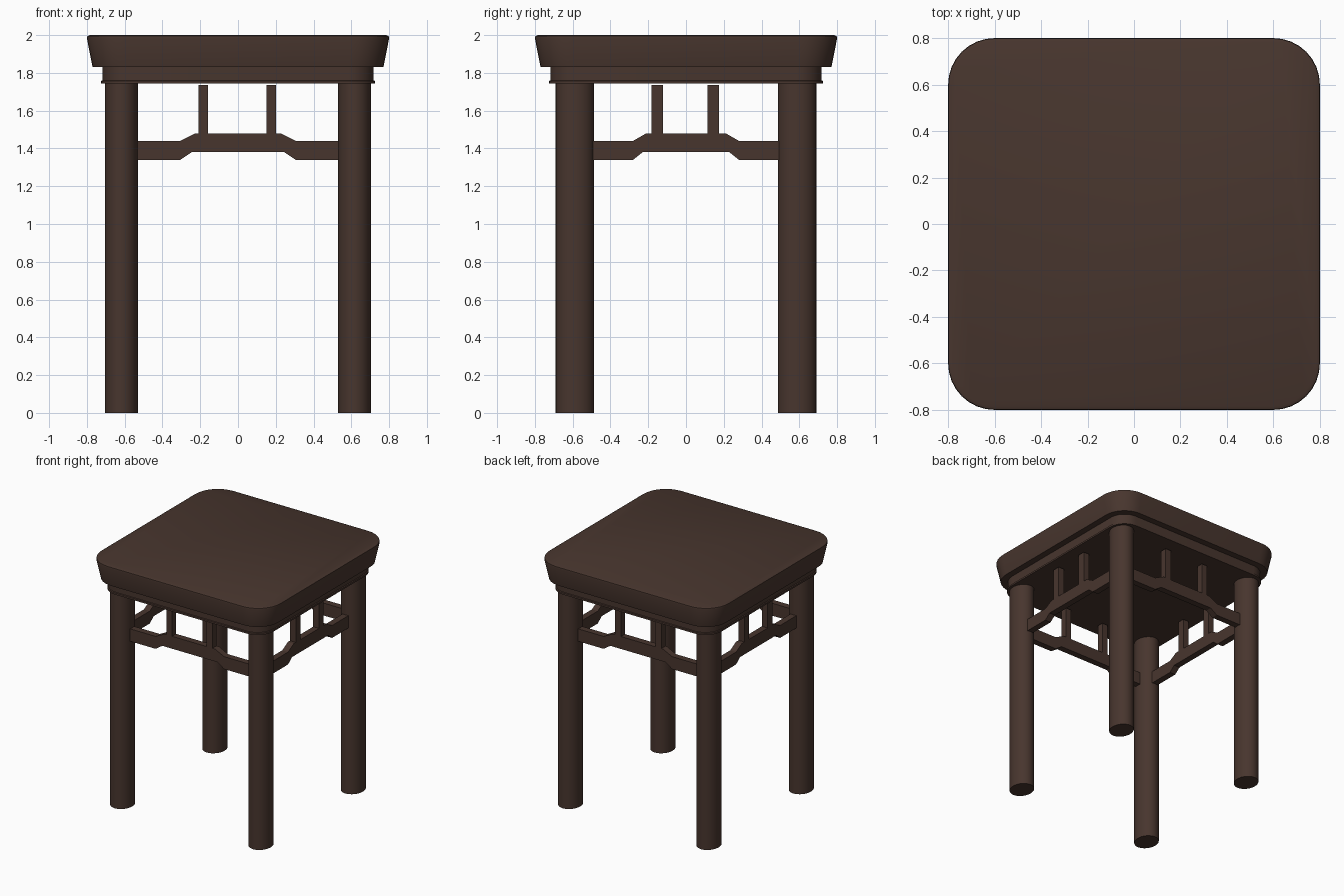
import bpy, bmesh, math

old = bpy.data.objects.get("Cube")
if old:
    bpy.data.objects.remove(old, do_unlink=True)

wood = bpy.data.materials.new("dark_brown_wood")
wood.use_nodes = True
COLOUR = (0.064, 0.036, 0.027, 1)
wood.diffuse_color = COLOUR
wood.node_tree.nodes["Principled BSDF"].inputs["Base Color"].default_value = COLOUR


def finish(name, bm, smooth=False):
    bmesh.ops.recalc_face_normals(bm, faces=bm.faces)
    mesh = bpy.data.meshes.new(name)
    bm.to_mesh(mesh)
    bm.free()
    mesh.materials.append(wood)
    ob = bpy.data.objects.new(name, mesh)
    bpy.context.collection.objects.link(ob)
    if smooth:
        bpy.ops.object.select_all(action='DESELECT')
        ob.select_set(True)
        bpy.context.view_layer.objects.active = ob
        bpy.ops.object.shade_smooth_by_angle(angle=math.radians(35))
    return ob


def rounded_square(half, radius, steps=8):
    pts = []
    for q, (sx, sy) in enumerate([(1, 1), (-1, 1), (-1, -1), (1, -1)]):
        for i in range(steps + 1):
            a = math.pi / 2 * (q + i / steps)
            pts.append((sx * (half - radius) + radius * math.cos(a),
                        sy * (half - radius) + radius * math.sin(a)))
    return pts


def loft(name, levels):
    """Skin stacked rounded squares given as (z, half width, corner radius)."""
    bm = bmesh.new()
    rings = [[bm.verts.new((x, y, z)) for x, y in rounded_square(h, r)]
             for z, h, r in levels]
    for a, b in zip(rings, rings[1:]):
        for i in range(len(a)):
            j = (i + 1) % len(a)
            bm.faces.new((a[i], a[j], b[j], b[i]))
    bm.faces.new(rings[0])
    bm.faces.new(rings[-1])
    return finish(name, bm, True)


# Seat slab, flaring upward, and the apron with its lower lip
loft("seat", [(1.83, 0.77, 0.18), (1.983, 0.80, 0.2), (1.994, 0.798, 0.2), (2.0, 0.785, 0.19)])
loft("apron", [(1.743, 0.725, 0.14), (1.757, 0.725, 0.14), (1.76, 0.718, 0.135), (1.832, 0.718, 0.135)])

# Four slightly oval legs
LEG_X, LEG_Y = 0.617, 0.588
for sx, side in ((1, "left"), (-1, "right")):
    for sy, end in ((-1, "front"), (1, "back")):
        bm = bmesh.new()
        bmesh.ops.create_cone(bm, cap_ends=True, segments=32, radius1=1, radius2=1, depth=1.745)
        bmesh.ops.scale(bm, vec=(0.087, 0.102, 1), verts=bm.verts)
        bmesh.ops.translate(bm, vec=(sx * LEG_X, sy * LEG_Y, 1.745 / 2), verts=bm.verts)
        finish(f"{end}_{side}_leg", bm, True)


def place(along_x, u, v, z):
    return (u, v, z) if along_x else (v, u, z)


def rail(name, along_x, offset, end, low, high):
    """Humpbacked rail: raised in the middle, lower at both ends."""
    lower = [(-end, 1.34), (-low, 1.34), (-high - 0.02, 1.38)]
    upper = [(-high, 1.48), (-low, 1.44), (-end, 1.44)]
    outline = (lower + [(-u, z) for u, z in reversed(lower)]
               + [(-u, z) for u, z in reversed(upper)] + upper)
    bm = bmesh.new()
    sides = [[bm.verts.new(place(along_x, u, offset + d, z)) for u, z in outline]
             for d in (-0.026, 0.026)]
    n = len(outline)
    for k in range(n // 2 - 1):
        # Strips across the outline keep the concave sides clean
        for s in sides:
            bm.faces.new((s[k], s[k + 1], s[n - 2 - k], s[n - 1 - k]))
    for i in range(n):
        j = (i + 1) % n
        bm.faces.new((sides[0][i], sides[0][j], sides[1][j], sides[1][i]))
    finish(name, bm)


def strut(name, along_x, offset, u, half):
    bm = bmesh.new()
    bmesh.ops.create_cube(bm, size=1)
    bmesh.ops.scale(bm, vec=place(along_x, half * 2, 0.052, 0.275), verts=bm.verts)
    bmesh.ops.translate(bm, vec=place(along_x, u, offset, 1.5975), verts=bm.verts)
    finish(name, bm)


# Rails between the legs, each carrying two short struts
for name, along_x, offset in (("front", True, -LEG_Y), ("back", True, LEG_Y),
                              ("left", False, LEG_X), ("right", False, -LEG_X)):
    if along_x:
        rail(name + "_rail", True, offset, 0.54, 0.305, 0.225)
    else:
        rail(name + "_rail", False, offset, 0.50, 0.28, 0.21)
    spread, half = (0.18, 0.026) if along_x else (0.148, 0.03)
    for i, s in enumerate((-1, 1)):
        strut(f"{name}_strut_{i + 1}", along_x, offset, s * spread - 0.004, half)
